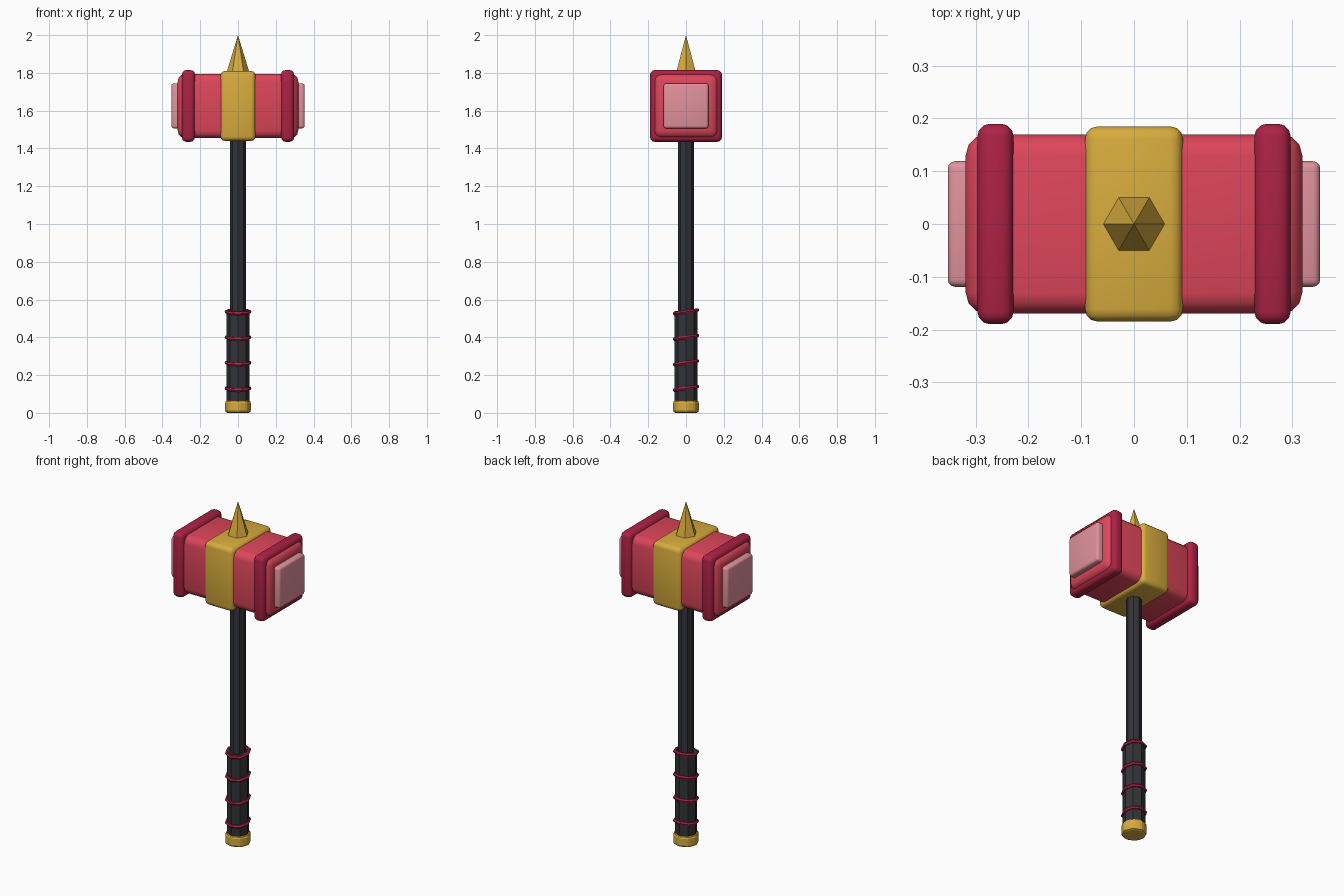
import bpy, math

if "Cube" in bpy.data.objects:
    bpy.data.objects.remove(bpy.data.objects["Cube"], do_unlink=True)


def material(name, rgb):
    lin = [((c / 255 + 0.055) / 1.055) ** 2.4 for c in rgb] + [1]
    m = bpy.data.materials.new(name)
    m.use_nodes = True
    m.diffuse_color = lin
    bsdf = m.node_tree.nodes["Principled BSDF"]
    bsdf.inputs["Base Color"].default_value = lin
    bsdf.inputs["Roughness"].default_value = 0.6
    return m


RED = material("red", (222, 70, 90))
CRIMSON = material("dark crimson", (172, 34, 68))
PINK = material("pale pink", (224, 146, 156))
GOLD = material("gold", (216, 172, 62))
BLACK = material("charcoal", (50, 51, 56))

HEAD_Z = 1.625


def finish(name, mat, bevel=0, segments=3, smooth=True):
    """Name, colour, bevel and shade the active object."""
    ob = bpy.context.object
    ob.name = name
    ob.data.materials.append(mat)
    bpy.ops.object.transform_apply(location=False, rotation=True, scale=True)
    if bevel:
        mod = ob.modifiers.new("Bevel", "BEVEL")
        mod.width = bevel
        mod.segments = segments
        bpy.ops.object.modifier_apply(modifier=mod.name)
    if smooth:
        bpy.ops.object.shade_smooth_by_angle(angle=math.radians(40))
    return ob


def head_block(name, mat, x0, x1, half, bevel):
    """Rounded square block lying along the head's axis."""
    bpy.ops.mesh.primitive_cube_add(size=1, location=((x0 + x1) / 2, 0, HEAD_Z))
    bpy.context.object.scale = (x1 - x0, 2 * half, 2 * half)
    return finish(name, mat, bevel)


def octagon_post(name, mat, radius, z0, z1, bevel=0):
    bpy.ops.mesh.primitive_cylinder_add(vertices=8, radius=radius, depth=z1 - z0,
                                        location=(0, 0, (z0 + z1) / 2))
    return finish(name, mat, bevel, 2, smooth=False)


# Hammer head
head_block("head_body", RED, -0.319, 0.319, 0.17, 0.04)
head_block("head_band", GOLD, -0.093, 0.093, 0.185, 0.024)
for side, s in (("left", 1), ("right", -1)):
    rim = sorted((s * 0.228, s * 0.297))
    plate = sorted((s * 0.28, s * 0.353))
    head_block(side + "_rim", CRIMSON, *rim, 0.19, 0.024)
    head_block(side + "_striking_plate", PINK, *plate, 0.119, 0.014)

# Six-sided spike on top
bpy.ops.mesh.primitive_cone_add(vertices=6, radius1=0.061, radius2=0, depth=0.2,
                                location=(0, 0, 1.9), rotation=(0, 0, math.pi / 6))
finish("top_spike", GOLD, smooth=False)

# Shaft, grip and pommel
octagon_post("shaft", BLACK, 0.043, 0.04, 1.5)
octagon_post("grip", BLACK, 0.06, 0.05, 0.54)
octagon_post("pommel", GOLD, 0.071, 0, 0.066, 0.014)

# Tilted cord rings around the grip
for i in range(4):
    bpy.ops.mesh.primitive_torus_add(major_segments=8, minor_segments=6,
                                     major_radius=0.061, minor_radius=0.01,
                                     location=(0, 0, 0.13 + i * 0.135),
                                     rotation=(math.radians(9), 0, 0))
    finish("grip_ring_%d" % (i + 1), CRIMSON)
